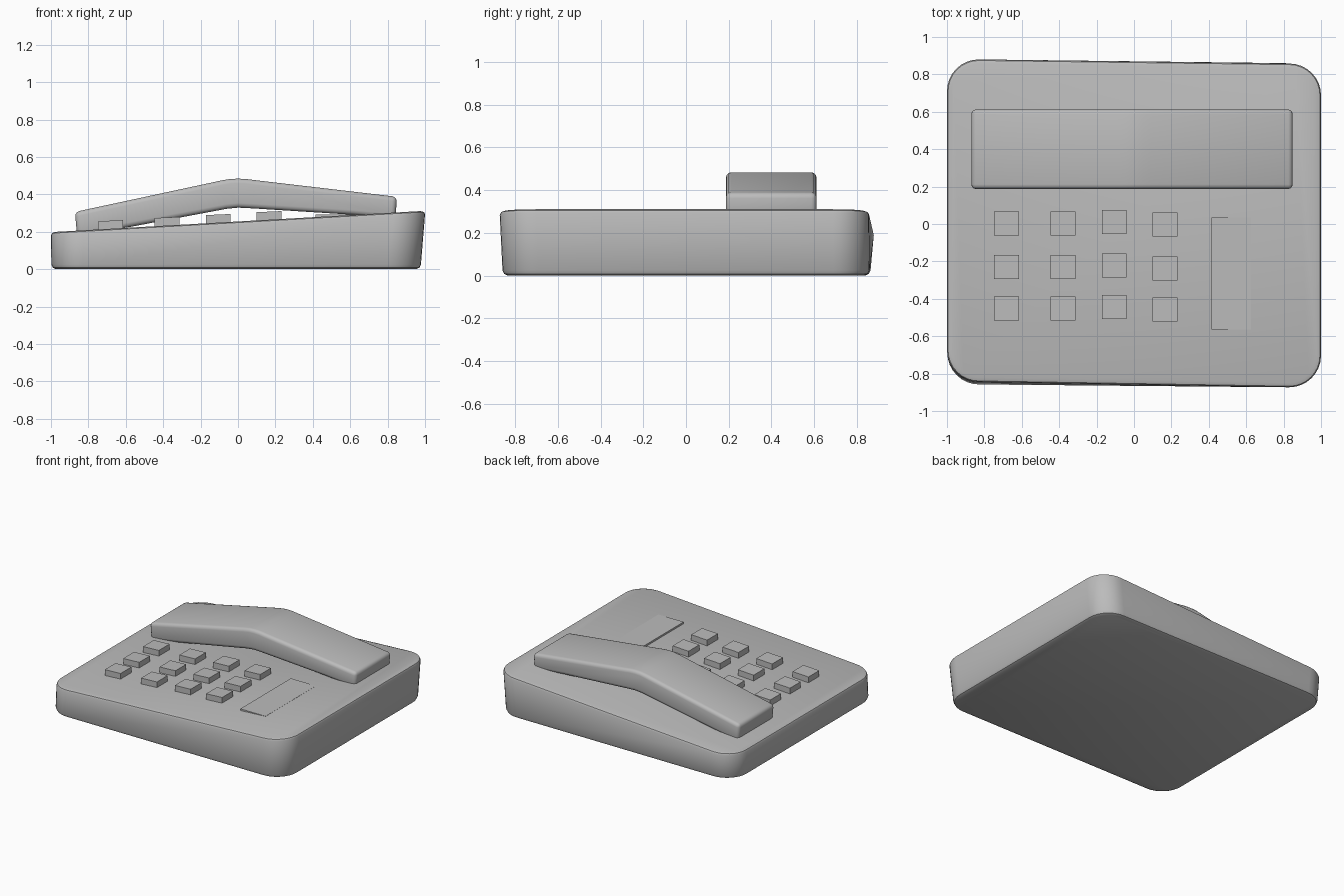
import bpy, bmesh, math

if "Cube" in bpy.data.objects:
    bpy.data.objects.remove(bpy.data.objects["Cube"])

grey = bpy.data.materials.new("light grey")
grey.diffuse_color = (0.5, 0.5, 0.5, 1)
grey.use_nodes = True
grey.node_tree.nodes["Principled BSDF"].inputs["Base Color"].default_value = grey.diffuse_color


def top_z(x):
    """Height of the sloping top of the base."""
    return 0.255 + 0.057 * x


def make_object(name, bm, bevel=0, segments=2):
    bmesh.ops.recalc_face_normals(bm, faces=bm.faces[:])
    mesh = bpy.data.meshes.new(name)
    bm.to_mesh(mesh)
    bm.free()
    mesh.materials.append(grey)
    obj = bpy.data.objects.new(name, mesh)
    bpy.context.collection.objects.link(obj)
    bpy.ops.object.select_all(action='DESELECT')
    obj.select_set(True)
    bpy.context.view_layer.objects.active = obj
    if bevel:
        mod = obj.modifiers.new("bevel", 'BEVEL')
        mod.width = bevel
        mod.segments = segments
        mod.limit_method = 'ANGLE'
        mod.angle_limit = math.radians(40)
        bpy.ops.object.modifier_apply(modifier=mod.name)
    bpy.ops.object.shade_smooth_by_angle(angle=math.radians(35))
    return obj


def rounded_outline(corners, radius, inset):
    """Corner order: +x+y, -x+y, -x-y, +x-y."""
    points = []
    for i, (x, y) in enumerate(corners):
        sx, sy = (1 if x > 0 else -1), (1 if y > 0 else -1)
        cx, cy = x - sx * radius, y - sy * radius
        for k in range(9):
            a = math.pi / 2 * (i + k / 8)
            r = radius - inset
            points.append((cx + r * math.cos(a), cy + r * math.sin(a)))
    return points


def box(name, x0, x1, y0, y1, bottom, top):
    """Box whose bottom and top heights are functions of x."""
    bm = bmesh.new()
    rings = [[bm.verts.new((x, y, f(x))) for x, y in
              ((x0, y0), (x1, y0), (x1, y1), (x0, y1))] for f in (bottom, top)]
    for r in rings:
        bm.faces.new(r)
    for i in range(4):
        j = (i + 1) % 4
        bm.faces.new((rings[0][i], rings[0][j], rings[1][j], rings[1][i]))
    return make_object(name, bm)


# Wedge-shaped base lofted between a bottom outline and a slightly skewed top one
low = [(0.978, 0.86), (-0.998, 0.865), (-0.998, -0.858), (0.978, -0.86)]
high = [(1.0, 0.858), (-1.0, 0.88), (-1.0, -0.845), (1.0, -0.873)]
levels = [(low, 0.025, lambda x: 0.0), (low, 0.008, lambda x: 0.008),
          (low, 0.0, lambda x: 0.025),
          (high, 0.0, lambda x: top_z(x) - 0.018),
          (high, 0.006, lambda x: top_z(x) - 0.006),
          (high, 0.024, top_z)]
bm = bmesh.new()
rings = [[bm.verts.new((x, y, f(x))) for x, y in rounded_outline(c, 0.17, ins)]
         for c, ins, f in levels]
for a, b in zip(rings, rings[1:]):
    for i in range(len(a)):
        j = (i + 1) % len(a)
        bm.faces.new((a[i], a[j], b[j], b[i]))
bm.faces.new(rings[0])
bm.faces.new(rings[-1])
make_object("base", bm)

# Arched handset, a side profile extruded in y
profile = [(-0.872, 0.306), (-0.09, 0.474), (-0.045, 0.482), (0.0, 0.484),
           (0.045, 0.482), (0.09, 0.476), (0.85, 0.387), (0.842, 0.27),
           (0.60, 0.292), (0.08, 0.325), (0.0, 0.329), (-0.06, 0.323),
           (-0.55, 0.231), (-0.86, 0.175)]
bm = bmesh.new()
face = bm.faces.new([bm.verts.new((x, 0.187, z)) for x, z in profile])
ext = bmesh.ops.extrude_face_region(bm, geom=[face])
for v in ext["geom"]:
    if isinstance(v, bmesh.types.BMVert):
        v.co.y = 0.612
make_object("handset", bm, bevel=0.025, segments=3)

# Keypad: four columns of three keys
columns = [(-0.682, 0.003), (-0.38, 0.003), (-0.105, 0.011), (0.166, -0.003)]
for c, (cx, dy) in enumerate(columns):
    for r, cy in enumerate((0.0, -0.234, -0.454)):
        box(f"key_{c + 1}_{r + 1}", cx - 0.066, cx + 0.066,
            cy + dy - 0.064, cy + dy + 0.064,
            lambda x: top_z(x) - 0.02,
            lambda x, m=cx: top_z(m) + 0.043 + 0.045 * (x - m))

# Level plate for the index card, flush with the slope on its right
box("index_plate", 0.415, 0.625, -0.565, 0.035,
    lambda x: top_z(x) - 0.01, lambda x: top_z(0.625) + 0.001)
